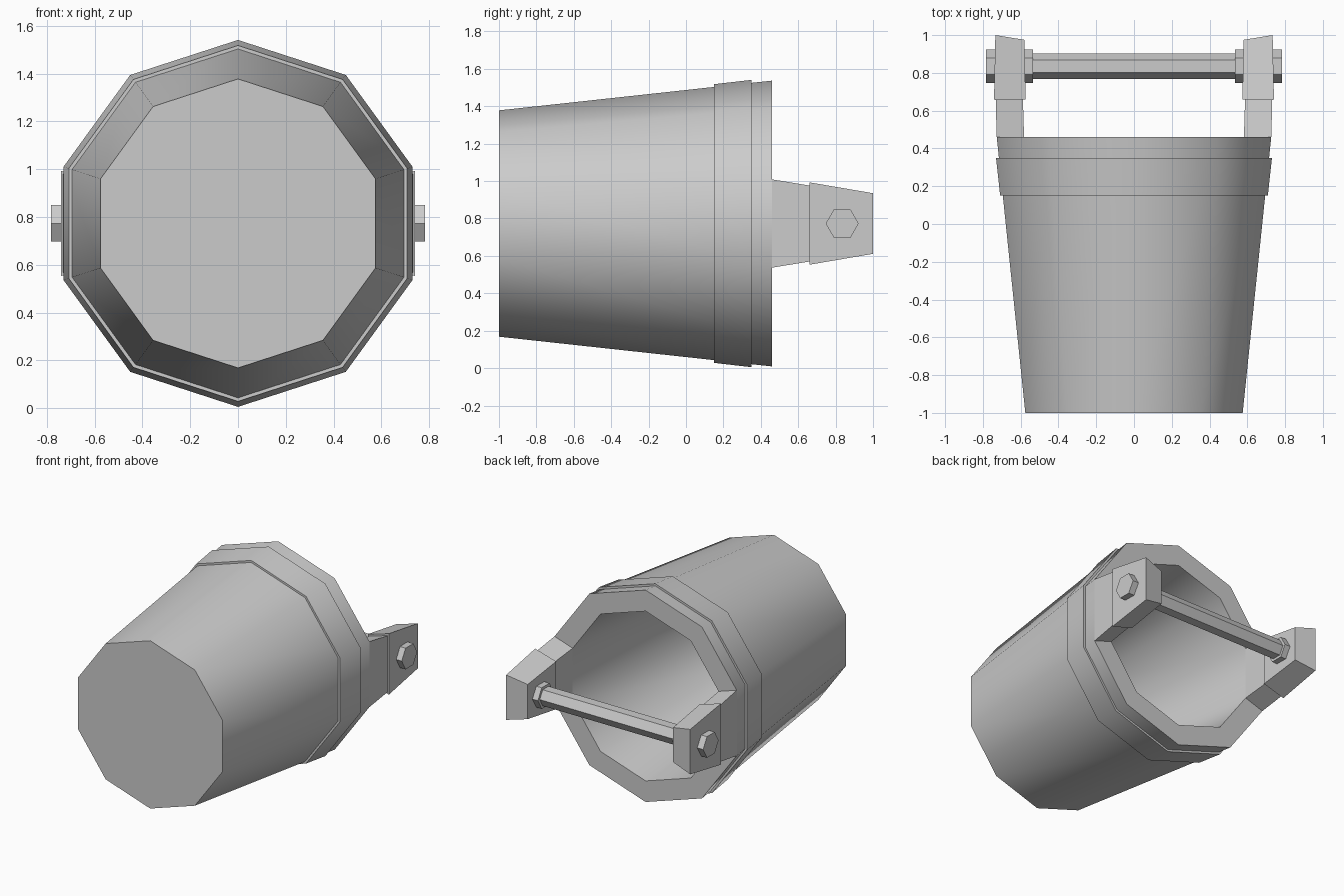
import bpy, bmesh, math

old = bpy.data.objects.get("Cube")
if old:
    bpy.data.objects.remove(old, do_unlink=True)

CZ = 0.773      # height of the bucket axis
ROD_Y = 0.835   # position of the handle rod

grey = bpy.data.materials.new("plain grey")
grey.use_nodes = True
grey.diffuse_color = (0.6, 0.6, 0.6, 1)
grey.node_tree.nodes["Principled BSDF"].inputs["Base Color"].default_value = (0.6, 0.6, 0.6, 1)


def finish(bm, name, smooth=False):
    bmesh.ops.recalc_face_normals(bm, faces=bm.faces[:])
    mesh = bpy.data.meshes.new(name)
    bm.to_mesh(mesh)
    bm.free()
    mesh.materials.append(grey)
    obj = bpy.data.objects.new(name, mesh)
    bpy.context.collection.objects.link(obj)
    if smooth:
        bpy.ops.object.select_all(action='DESELECT')
        obj.select_set(True)
        bpy.context.view_layer.objects.active = obj
        bpy.ops.object.shade_smooth_by_angle(angle=math.radians(45))
    return obj


def bridge(bm, a, b):
    n = len(a)
    for i in range(n):
        bm.faces.new((a[i], a[(i + 1) % n], b[(i + 1) % n], b[i]))


def lathe(name, profile, closed, sides=10):
    """Turn (y, radius) points about the bucket axis, with a corner on top."""
    bm = bmesh.new()
    rings = []
    for y, r in profile:
        angles = [2 * math.pi * i / sides for i in range(sides)]
        rings.append([bm.verts.new((r * math.sin(a), y, CZ + r * math.cos(a))) for a in angles])
    for a, b in zip(rings, rings[1:]):
        bridge(bm, a, b)
    if closed:
        bridge(bm, rings[-1], rings[0])
    else:
        bm.faces.new(rings[0])
        bm.faces.new(rings[-1])
    return finish(bm, name, smooth=True)


def wedge(name, side, sections):
    """Block through sections of (outer x, y, half height), (inner x, y, half height)."""
    bm = bmesh.new()
    loops = []
    for (xo, yo, ho), (xi, yi, hi) in sections:
        pts = [(xo, yo, ho), (xo, yo, -ho), (xi, yi, -hi), (xi, yi, hi)]
        loops.append([bm.verts.new((side * x, y, CZ + h)) for x, y, h in pts])
    for a, b in zip(loops, loops[1:]):
        bridge(bm, a, b)
    bm.faces.new(loops[0])
    bm.faces.new(loops[-1])
    return finish(bm, name)


def hex_bar(name, x0, x1, r):
    """Six-sided bar along x with flat top and bottom."""
    bm = bmesh.new()
    ends = []
    for x in (x0, x1):
        angles = [math.pi * i / 3 for i in range(6)]
        ends.append([bm.verts.new((x, ROD_Y + r * math.cos(a), CZ + r * math.sin(a))) for a in angles])
    bridge(bm, *ends)
    bm.faces.new(ends[0])
    bm.faces.new(ends[1])
    return finish(bm, name)


# Hollow bucket: bottom, outer wall, rim, inner wall, floor
lathe("bucket_body", [(-1, 0.605), (0.46, 0.764), (0.46, 0.612), (-0.87, 0.47)], False)

# Raised band near the rim
lathe("bucket_band", [(0.15, 0.745), (0.35, 0.768), (0.35, 0.74), (0.15, 0.715)], True)

# Lugs, bolt blocks and nuts on both sides
for label, s in (("left", 1), ("right", -1)):
    wedge(label + "_lug", s, [((0.727, 0.46, 0.236), (0.582, 0.46, 0.189)),
                              ((0.732, 0.66, 0.203), (0.588, 0.66, 0.163))])
    wedge(label + "_bolt_block", s, [((0.741, 0.66, 0.22), (0.574, 0.66, 0.172)),
                                     ((0.734, 1.0, 0.162), (0.58, 0.975, 0.125))])
    hex_bar(label + "_outer_nut", s * 0.7, s * 0.783, 0.088)
    hex_bar(label + "_inner_nut", s * 0.535, s * 0.62, 0.088)

# Handle rod
hex_bar("handle_rod", -0.6, 0.6, 0.067)
